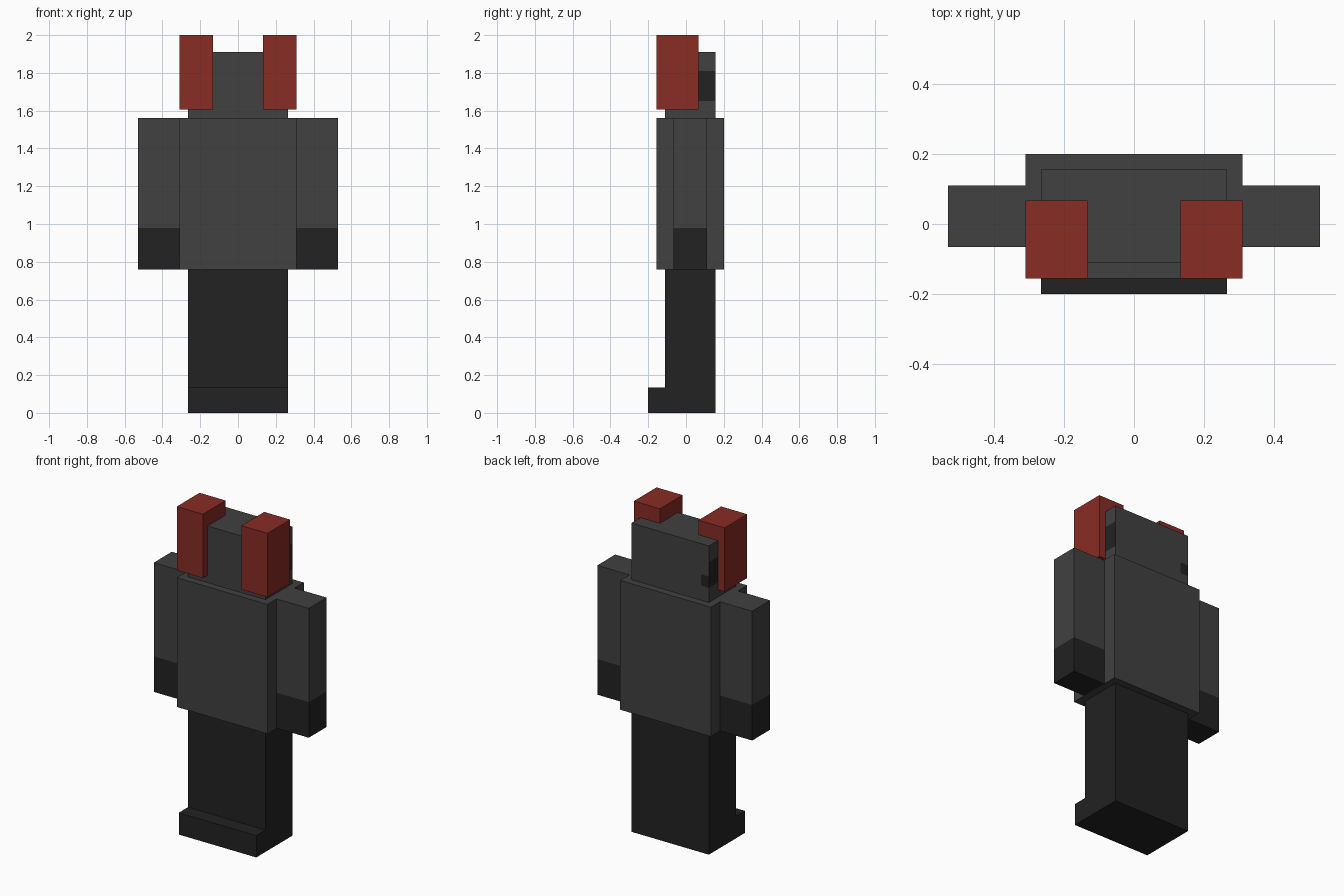
import bpy
import bmesh
from mathutils import Vector

default = bpy.data.objects.get("Cube")
if default:
    bpy.data.objects.remove(default, do_unlink=True)


def material(name, rgb):
    mat = bpy.data.materials.new(name)
    mat.use_nodes = True
    mat.diffuse_color = (*rgb, 1)
    mat.node_tree.nodes["Principled BSDF"].inputs["Base Color"].default_value = (*rgb, 1)
    return mat


grey = material("charcoal grey", (0.052, 0.052, 0.052))
black = material("soft black", (0.016, 0.016, 0.016))
red = material("dark red", (0.246, 0.025, 0.017))


def finish(name, bm, mats):
    bmesh.ops.recalc_face_normals(bm, faces=bm.faces)
    mesh = bpy.data.meshes.new(name)
    bm.to_mesh(mesh)
    bm.free()
    for mat in mats:
        mesh.materials.append(mat)
    obj = bpy.data.objects.new(name, mesh)
    bpy.context.collection.objects.link(obj)
    return obj


def box(name, xs, ys, zs, mats, cuts=(), dark=None):
    """Box between limits, sliced at (axis, value) cuts; faces meeting the dark rule get slot 1."""
    bm = bmesh.new()
    bmesh.ops.create_cube(bm, size=1)
    for v in bm.verts:
        v.co = Vector([lim[0] if c < 0 else lim[1] for c, lim in zip(v.co, (xs, ys, zs))])
    for axis, value in cuts:
        normal = Vector((0, 0, 0))
        normal[axis] = 1
        bmesh.ops.bisect_plane(bm, geom=bm.verts[:] + bm.edges[:] + bm.faces[:],
                               plane_co=normal * value, plane_no=normal)
    bm.normal_update()
    if dark:
        for f in bm.faces:
            f.material_index = int(dark(f.calc_center_median(), f.normal))
    return finish(name, bm, mats)


# Legs and toe block as one L-shaped profile drawn from the side
profile = [(-0.2, 0), (0.155, 0), (0.155, 0.76), (-0.11, 0.76), (-0.11, 0.135), (-0.2, 0.135)]
bm = bmesh.new()
side = bm.faces.new([bm.verts.new((-0.265, y, z)) for y, z in profile])
extruded = bmesh.ops.extrude_face_region(bm, geom=[side])["geom"]
bmesh.ops.translate(bm, vec=(0.53, 0, 0),
                    verts=[g for g in extruded if isinstance(g, bmesh.types.BMVert)])
finish("legs", bm, [black])

# Torso
box("torso", (-0.31, 0.31), (-0.155, 0.2), (0.76, 1.56), [grey])


# Head with dark patches on its sides and one back corner
def head_dark(c, n):
    if abs(n.x) > 0.9:
        return 1.65 < c.z < 1.81
    return n.y > 0.9 and c.x < -0.21 and 1.65 < c.z < 1.72


box("head", (-0.265, 0.265), (-0.11, 0.155), (1.56, 1.91), [grey, black],
    [(2, 1.65), (2, 1.72), (2, 1.81), (0, -0.21)], head_dark)

# Arms with dark hands, and red side blocks on the head
for label, s in (("left", 1), ("right", -1)):
    box(label + "_arm", sorted((s * 0.31, s * 0.53)), (-0.065, 0.11), (0.76, 1.56),
        [grey, black], [(2, 0.98)], lambda c, n: c.z < 0.98)
    box(label + "_ear_block", sorted((s * 0.132, s * 0.31)), (-0.155, 0.067), (1.605, 2.0), [red])
